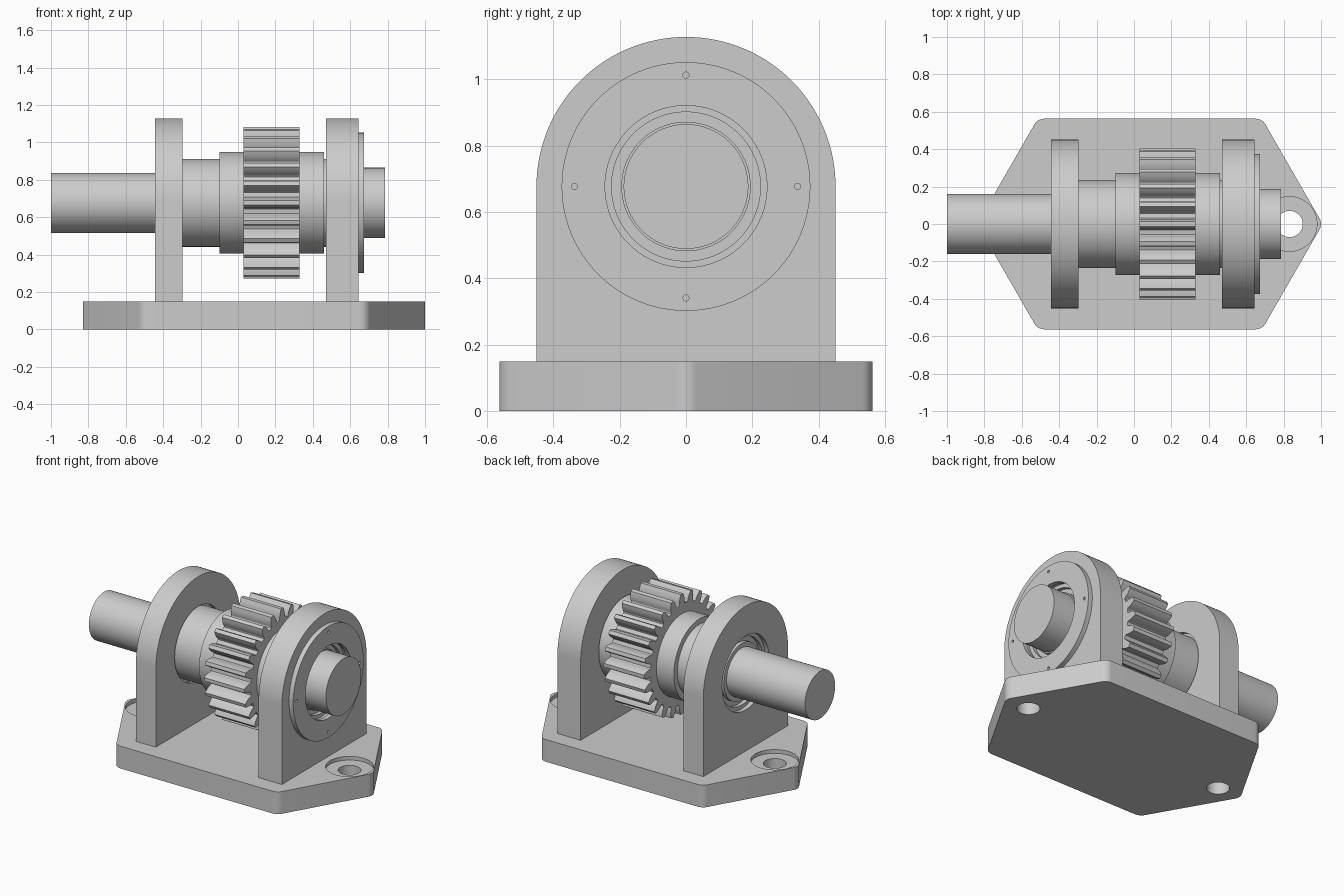
import bpy, bmesh, math
from mathutils import Vector

AXIS_Z = 0.677
if "Cube" in bpy.data.objects:
    bpy.data.objects.remove(bpy.data.objects["Cube"], do_unlink=True)

GREY = (0.604, 0.604, 0.604, 1)
steel = bpy.data.materials.new("machined_grey")
steel.use_nodes = True
steel.diffuse_color = GREY
steel.node_tree.nodes["Principled BSDF"].inputs["Base Color"].default_value = GREY


def shade(ob):
    bpy.ops.object.select_all(action='DESELECT')
    bpy.context.view_layer.objects.active = ob
    ob.select_set(True)
    bpy.ops.object.shade_smooth_by_angle(angle=math.radians(25))


def finish(name, bm):
    bmesh.ops.remove_doubles(bm, verts=bm.verts, dist=1e-5)
    bmesh.ops.recalc_face_normals(bm, faces=bm.faces)
    mesh = bpy.data.meshes.new(name)
    bm.to_mesh(mesh)
    bm.free()
    mesh.materials.append(steel)
    ob = bpy.data.objects.new(name, mesh)
    bpy.context.collection.objects.link(ob)
    shade(ob)
    return ob


def prism(name, points, offset):
    """Extrude a planar outline along an offset."""
    bm = bmesh.new()
    face = bm.faces.new([bm.verts.new(p) for p in points])
    new = bmesh.ops.extrude_face_region(bm, geom=[face])["geom"]
    bmesh.ops.translate(bm, vec=offset, verts=[v for v in new if isinstance(v, bmesh.types.BMVert)])
    return finish(name, bm)


def lathe(name, profile, closed=False, steps=96):
    """Turn (x, radius) points about the shaft axis."""
    bm = bmesh.new()
    verts = [bm.verts.new((x, 0, AXIS_Z + r)) for x, r in profile]
    pairs = list(zip(verts, verts[1:])) + ([(verts[-1], verts[0])] if closed else [])
    edges = [bm.edges.new(p) for p in pairs]
    bmesh.ops.spin(bm, geom=verts + edges, cent=(0, 0, AXIS_Z), axis=(1, 0, 0),
                   angle=math.tau, steps=steps)
    return finish(name, bm)


def cylinder(name, centre, radius, depth, along_x=False):
    """Cutter cylinder, upright or along the shaft."""
    rot = (0, math.pi / 2, 0) if along_x else (0, 0, 0)
    bpy.ops.mesh.primitive_cylinder_add(vertices=64, radius=radius, depth=depth,
                                        location=centre, rotation=rot)
    ob = bpy.context.object
    ob.name = name
    return ob


def cut(ob, cutters):
    for c in cutters:
        c.hide_render = True
        mod = ob.modifiers.new("cut", 'BOOLEAN')
        mod.operation, mod.solver, mod.object = 'DIFFERENCE', 'EXACT', c
        bpy.context.view_layer.objects.active = ob
        bpy.ops.object.modifier_apply(modifier=mod.name)
        bpy.data.objects.remove(c, do_unlink=True)
    shade(ob)


def rounded(corners, radius, steps=8):
    """Round every corner of a convex polygon."""
    out = []
    for i, p in enumerate(corners):
        a = (corners[i - 1] - p).normalized()
        b = (corners[(i + 1) % len(corners)] - p).normalized()
        half = a.angle(b) / 2
        centre = p + (a + b).normalized() * radius / math.sin(half)
        start = (p + a * radius / math.tan(half) - centre).normalized()
        end = (p + b * radius / math.tan(half) - centre).normalized()
        out += [centre + radius * start.slerp(end, k / steps) for k in range(steps + 1)]
    return out


# Base plate: stretched hexagon with counterbored mounting holes
MID, TIP, SHOULDER, HALF_W, TOP = 0.085, 0.924, 0.6, 0.563, 0.15
outline = [Vector((MID + x, y, 0)) for x, y in
           [(TIP, 0), (SHOULDER, HALF_W), (-SHOULDER, HALF_W),
            (-TIP, 0), (-SHOULDER, -HALF_W), (SHOULDER, -HALF_W)]]
base = prism("base_plate", rounded(outline, 0.06), (0, 0, TOP))
for side in (-1, 1):
    x = MID + side * 0.747
    cut(base, [cylinder("counterbore", (x, 0, TOP), 0.146, 0.05),
               cylinder("bolt_hole", (x, 0, TOP / 2), 0.07, 0.4)])

# Round-topped bearing supports
ARCH_R = 0.451
for name, x0, x1 in (("left_end_support", 0.47, 0.643), ("right_end_support", -0.445, -0.297)):
    arch = [(x0, ARCH_R * math.cos(a), AXIS_Z + ARCH_R * math.sin(a))
            for a in (math.pi * k / 64 for k in range(65))]
    points = [(x0, ARCH_R, TOP)] + arch + [(x0, -ARCH_R, TOP)]
    support = prism(name, points, (x1 - x0, 0, 0))
    cut(support, [cylinder("bore", ((x0 + x1) / 2, 0, AXIS_Z), 0.25, 0.5, True)])

# Bearing cover with four small screw holes
cover = lathe("bearing_cover", [(0.643, 0.244), (0.643, 0.375), (0.674, 0.375), (0.674, 0.244)], True)
for k in range(4):
    a = k * math.pi / 2
    cut(cover, [cylinder("screw_hole", (0.674, 0.336 * math.cos(a), AXIS_Z + 0.336 * math.sin(a)),
                         0.009, 0.04, True)])

# Bearings sunk into the supports: two races joined by a recessed shield
for name, x0, x1, inner_r, race_r in (("left_bearing", 0.49, 0.62, 0.188, 0.195),
                                      ("right_bearing", -0.415, -0.32, 0.16, 0.19)):
    outer, dip = 0.2245, 0.025
    lathe(name, [(x0, inner_r), (x0, race_r), (x0 + dip, race_r), (x0 + dip, outer),
                 (x0, outer), (x0, 0.25), (x1, 0.25), (x1, outer), (x1 - dip, outer),
                 (x1 - dip, race_r), (x1, race_r), (x1, inner_r)], True)

# Stepped shaft
lathe("shaft", [(-1, 0), (-1, 0.16), (-0.32, 0.16), (-0.32, 0.235), (-0.10, 0.235),
                (-0.10, 0.272), (0.46, 0.272), (0.46, 0.235), (0.49, 0.235),
                (0.49, 0.188), (0.787, 0.188), (0.787, 0)])

# Spur gear: half a tooth from root to tip (fraction of pitch, radius), mirrored
TEETH = 24
flank = [(0.36, 0.335), (0.31, 0.342), (0.3, 0.355), (0.25, 0.374), (0.185, 0.39), (0.115, 0.405)]
tooth = [(-t, r) for t, r in flank] + flank[::-1]
ring = []
for k in range(TEETH):
    for t, r in tooth:
        a = math.tau * (k + t) / TEETH
        ring.append((0.03, r * math.cos(a), AXIS_Z + r * math.sin(a)))
prism("spur_gear", ring, (0.30, 0, 0))
